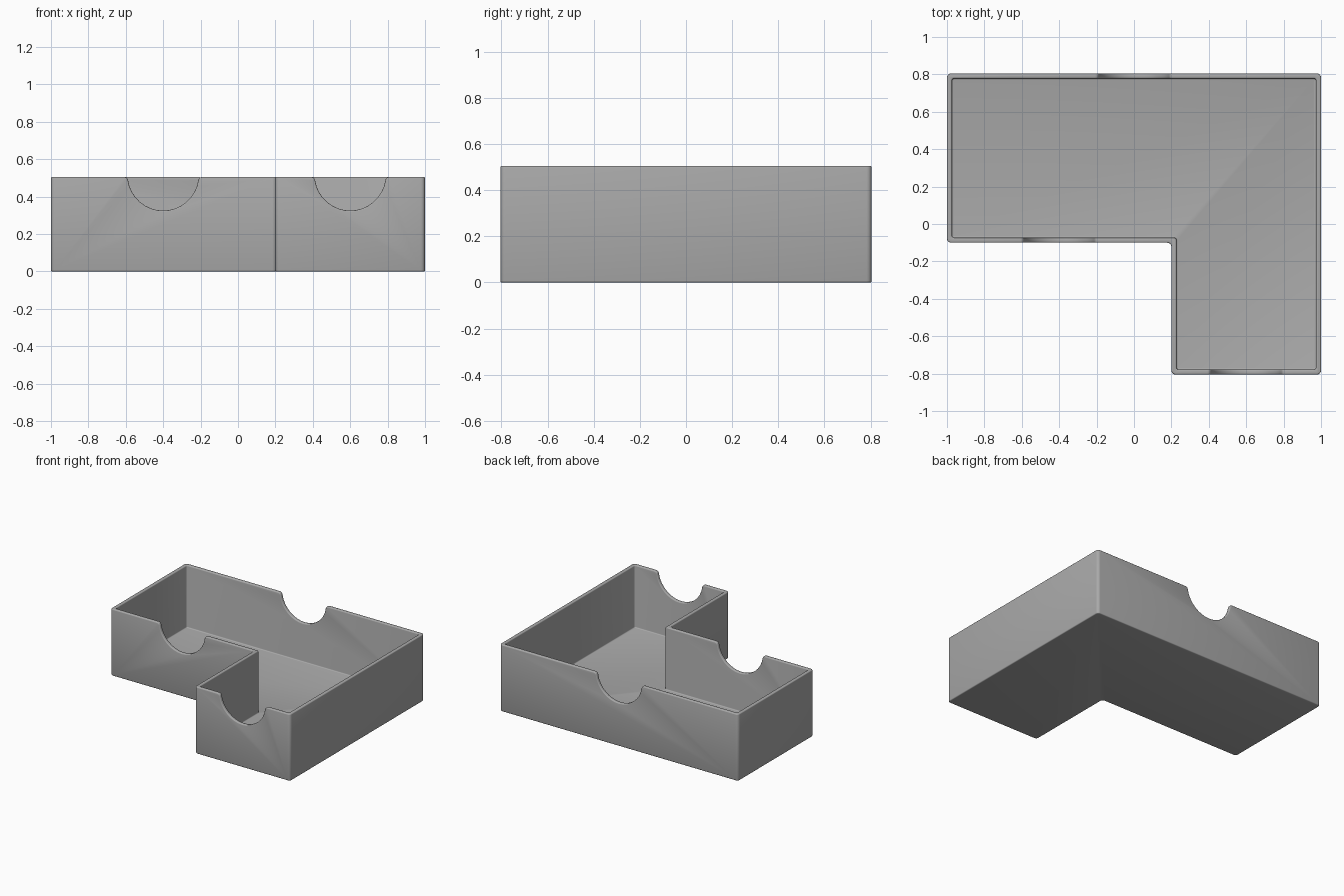
import bpy, bmesh, math
from mathutils import Vector

default = bpy.data.objects.get("Cube")
if default:
    bpy.data.objects.remove(default, do_unlink=True)

HEIGHT, WALL, FLOOR = 0.505, 0.027, 0.034
X, Y = 1.0, 0.805            # half width and half depth
NX, NY = 0.2, -0.1           # inner corner of the L

grey = bpy.data.materials.new("grey plastic")
grey.use_nodes = True
COLOUR = (0.4, 0.4, 0.4, 1)
grey.diffuse_color = COLOUR
grey.node_tree.nodes["Principled BSDF"].inputs["Base Color"].default_value = COLOUR


def prism(name, points, depth):
    """Extrude a flat outline (3D points) along the depth vector."""
    bm = bmesh.new()
    base = bm.faces.new([bm.verts.new(p) for p in points])
    top = bmesh.ops.extrude_face_region(bm, geom=[base])["geom"]
    bmesh.ops.translate(bm, vec=depth, verts=[v for v in top if isinstance(v, bmesh.types.BMVert)])
    bmesh.ops.recalc_face_normals(bm, faces=bm.faces)
    mesh = bpy.data.meshes.new(name)
    bm.to_mesh(mesh)
    bm.free()
    mesh.materials.append(grey)
    obj = bpy.data.objects.new(name, mesh)
    bpy.context.collection.objects.link(obj)
    return obj


def l_block(name, inset, z0, z1, radius):
    """L-shaped block with rounded upright corners."""
    l, r, f, b = -X + inset, X - inset, -Y + inset, Y - inset
    nx, ny = NX + inset, NY + inset
    outline = [(l, ny), (nx, ny), (nx, f), (r, f), (r, b), (l, b)]
    obj = prism(name, [(x, y, z0) for x, y in outline], Vector((0, 0, z1 - z0)))
    bm = bmesh.new()
    bm.from_mesh(obj.data)
    upright = [e for e in bm.edges if abs(e.verts[0].co.z - e.verts[1].co.z) > 0.1]
    bmesh.ops.bevel(bm, geom=upright, offset=radius, segments=4, profile=0.5, affect='EDGES')
    bm.to_mesh(obj.data)
    bm.free()
    return obj


def scoop(name, cx, cy):
    """Half-round finger cutout with flared shoulders."""
    side = []
    for i in range(9):       # bowl, from the bottom to the right
        a = math.radians(-90 + 81.5 * i / 8)
        side.append((0.19 * math.cos(a), HEIGHT + 0.01 + 0.19 * math.sin(a)))
    for a in (150, 120, 90):   # rounded shoulder
        a = math.radians(a)
        side.append((0.208 + 0.02 * math.cos(a), HEIGHT - 0.02 + 0.02 * math.sin(a)))
    (x0, z0), (x1, z1) = side[-2:]
    side.append((x1 + 4 * (x1 - x0), z1 + 4 * (z1 - z0)))
    profile = side + [(-x, z) for x, z in reversed(side[1:])]
    return prism(name, [(cx + x, cy - 0.06, z) for x, z in profile], Vector((0, 0.12, 0)))


# Tray body, cavity and finger cutouts
tray = l_block("tray", 0, 0, HEIGHT, 0.022)
cutters = [
    l_block("cavity_cutter", WALL, FLOOR, HEIGHT + 0.2, 0.012),
    scoop("front_left_cutter", 0.6, -Y + WALL / 2),
    scoop("front_right_cutter", -0.4, NY + WALL / 2),
    scoop("back_cutter", 0, Y - WALL / 2),
]
for cutter in cutters:
    cutter.hide_render = True
    cutter.hide_set(True)
    cut = tray.modifiers.new(cutter.name, 'BOOLEAN')
    cut.operation, cut.solver, cut.object = 'DIFFERENCE', 'EXACT', cutter

# Soft edges on rim, cutouts and base
soft = tray.modifiers.new("soft_edges", 'BEVEL')
soft.width, soft.segments = 0.007, 3
soft.limit_method, soft.angle_limit = 'ANGLE', math.radians(40)
soft.use_clamp_overlap = False

# Bake the modifiers, remove the cutters, and smooth the rounded edges
bpy.context.view_layer.update()
baked = bpy.data.meshes.new_from_object(tray.evaluated_get(bpy.context.evaluated_depsgraph_get()))
tray.modifiers.clear()
tray.data = baked
for cutter in cutters:
    bpy.data.objects.remove(cutter, do_unlink=True)
bpy.ops.object.select_all(action='DESELECT')
tray.select_set(True)
bpy.context.view_layer.objects.active = tray
bpy.ops.object.shade_smooth_by_angle(angle=math.radians(35))
